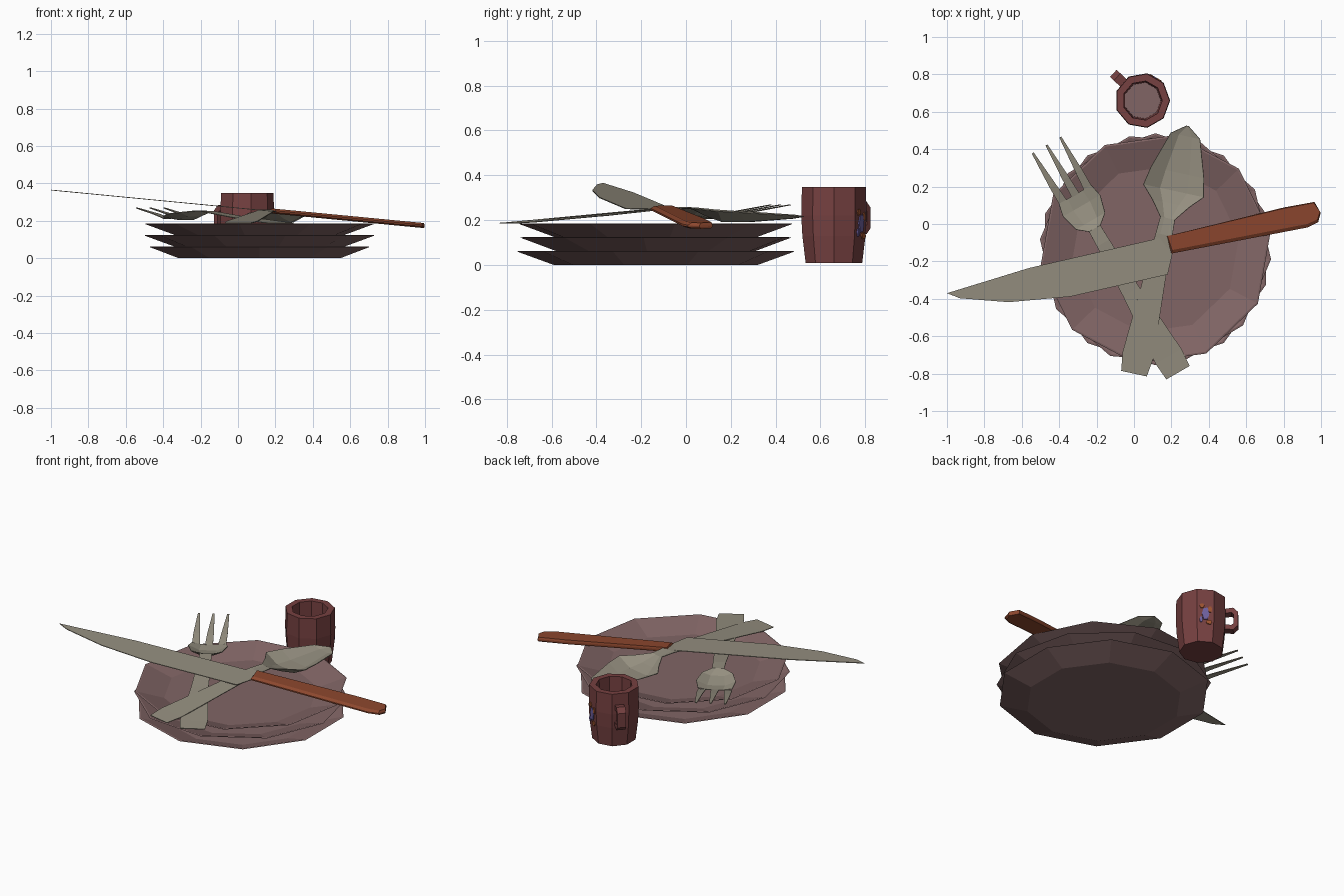
import bpy, bmesh, math
from mathutils import Vector, Matrix

if "Cube" in bpy.data.objects:
    bpy.data.objects.remove(bpy.data.objects["Cube"])

def material(name, rgb):
    m = bpy.data.materials.new(name)
    m.diffuse_color = (*rgb, 1)
    m.use_nodes = True
    m.node_tree.nodes["Principled BSDF"].inputs["Base Color"].default_value = m.diffuse_color
    return m

PLATE = material("dusty pink ceramic", (0.22, 0.13, 0.13))
MUG = material("dark red enamel", (0.18, 0.052, 0.052))
METAL = material("dull steel", (0.30, 0.275, 0.215))
WOOD = material("reddish wood", (0.26, 0.062, 0.027))
ORANGE = material("orange paint", (0.35, 0.09, 0.03))
BLUE = material("violet blue paint", (0.16, 0.12, 0.36))

def build(name, verts, faces, mats, thickness=0):
    me = bpy.data.meshes.new(name)
    me.from_pydata([tuple(v) for v in verts], [], faces)
    for m in mats:
        me.materials.append(m)
    bm = bmesh.new()
    bm.from_mesh(me)
    bmesh.ops.recalc_face_normals(bm, faces=bm.faces)
    bm.to_mesh(me)
    bm.free()
    ob = bpy.data.objects.new(name, me)
    bpy.context.collection.objects.link(ob)
    if thickness:
        mod = ob.modifiers.new("thickness", 'SOLIDIFY')
        mod.thickness = thickness
        mod.offset = 0
    return ob

def lathe(name, profile, n, centre, start, mats):
    """Revolve (radius, z) points with n flat sides, capping both ends."""
    verts = []
    for r, z in profile:
        for i in range(n):
            a = start + 2 * math.pi * i / n
            verts.append((centre[0] + r * math.cos(a), centre[1] + r * math.sin(a), z))
    faces = [(k * n + i, k * n + (i + 1) % n, (k + 1) * n + (i + 1) % n, (k + 1) * n + i)
             for k in range(len(profile) - 1) for i in range(n)]
    faces += [tuple(range(n)), tuple(range(len(verts) - n, len(verts)))]
    return build(name, verts, faces, mats)

def axis_point(origin, angle, s, t, z):
    """Point s along and t across a direction in the ground plane."""
    c, n = math.cos(math.radians(angle)), math.sin(math.radians(angle))
    return (origin[0] + s * c - t * n, origin[1] + s * n + t * c, z)

def strip(name, origin, angle, stations, tines=()):
    """Sheet from stations (along, half width, edge z, middle z), three points each."""
    verts, faces = [], []
    for s, w, ze, zm in stations:
        for t, z in ((-w, ze), (-w * .45, zm), (w * .45, zm), (w, ze)):
            verts.append(axis_point(origin, angle, s, t, z))
    for k in range(len(stations) - 1):
        for j in range(3):
            a = 4 * k + j
            faces.append((a, a + 1, a + 5, a + 4))
    # tines: (base offset, tip offset)
    for b, e in tines:
        i = len(verts)
        s, _, ze, zm = stations[-1]
        for ss, t, w, z in ((s - .005, b, .023, zm), (s + .10, (b + e) / 2, .019, .235),
                            (s + .305, e, .006, .268)):
            verts += [axis_point(origin, angle, ss, t - w, z), axis_point(origin, angle, ss, t + w, z)]
        faces += [(i, i + 1, i + 3, i + 2), (i + 2, i + 3, i + 5, i + 4)]
    return build(name, verts, faces, [METAL], 0.004)

# Stack of three shallow ten-sided plates, each turned a little
for i in range(3):
    z = 0.0615 * i
    lathe(f"plate_{i + 1}", [(0.455, z), (0.62, z + 0.06), (0.61, z + 0.062), (0.45, z + 0.010)],
          10, (0.115, -0.135), math.radians(18 + 13 * i), [PLATE])

# Mug: hollow nine-sided cup with a paler floor inside
MC = (0.045, 0.66)
mug = lathe("mug", [(0.128, 0.008), (0.143, 0.13), (0.148, 0.22), (0.145, 0.347), (0.106, 0.347), (0.098, 0.04)],
            9, MC, 0, [MUG, PLATE])
mug.data.polygons[-1].material_index = 1

# Mug handle: angular loop swept with a square section
path = [(0.125, 0.275), (0.185, 0.283), (0.213, 0.255), (0.213, 0.165), (0.185, 0.137), (0.125, 0.145)]
inner = [(0.125, 0.245), (0.175, 0.252), (0.188, 0.24), (0.188, 0.18), (0.175, 0.168), (0.125, 0.175)]
verts, faces = [], []
for o, q in zip(path, inner):
    for (r, z), t in ((o, -.026), (o, .026), (q, .026), (q, -.026)):
        verts.append(axis_point(MC, 137, r, t, z))
for k in range(5):
    for j in range(4):
        faces.append((4 * k + j, 4 * k + (j + 1) % 4, 4 * k + 4 + (j + 1) % 4, 4 * k + 4 + j))
build("mug_handle", verts, faces, [MUG])

# Painted flower on one mug face: thin plates (across, z, half width, half height)
for i, (t, z, w, h, mat) in enumerate([(0, .185, .022, .04, BLUE), (-.022, .235, .014, .014, ORANGE),
                                       (.026, .215, .012, .02, ORANGE), (.02, .13, .018, .014, ORANGE),
                                       (-.026, .145, .010, .018, BLUE)]):
    diamond = [(-w, 0), (-w * .5, -h), (w * .6, -h * .9), (w, 0), (w * .5, h), (-w * .6, h * .8)]
    build(f"mug_paint_{i + 1}", [axis_point(MC, 60, 0.1405, t + a, z + b) for a, b in diamond],
          [tuple(range(6))], [mat], 0.006)

# Spoon, lying over the fork
strip("spoon", (0.0, -0.8), 77.8,
      [(0, .07, .187, .187), (.10, .084, .196, .196), (.53, .058, .236, .236), (.76, .045, .257, .257),
       (.85, .04, .255, .25), (.93, .10, .246, .215), (1.0, .165, .24, .193), (1.10, .145, .235, .193),
       (1.30, .08, .222, .208), (1.355, .006, .216, .216)])

# Fork with three tines
strip("fork", (0.235, -0.795), 120,
      [(0, .072, .186, .186), (.10, .08, .192, .192), (.5, .05, .222, .222), (.80, .038, .25, .25),
       (.89, .035, .252, .252), (.935, .09, .245, .225), (1.03, .115, .237, .207), (1.10, .10, .222, .212)],
      tines=[(-.076, -.085), (0, 0), (.076, .085)])

# Knife: blade and handle share one tilted plane
def tilt(x, y, dz=0):
    return (x, y, 0.268 - 0.096 * x + dz)

blade = [(-1, -.37), (-.93, -.397), (-.67, -.418), (-.34, -.388), (.18, -.27), (.205, -.16),
         (.18, -.065), (-.56, -.235)]
build("knife_blade", [tilt(*p) for p in blade], [tuple(range(8))], [METAL], 0.004)

grip = [(.2, -.158), (.93, -.018), (.985, .01), (.998, .06), (.965, .118), (.8, .088), (.175, -.065)]
mid = Vector((.6, .02))
n = len(grip)
verts = []
for dz, k in ((-.012, .97), (-.004, 1), (.004, 1), (.015, .97)):
    for p in grip:
        # chamfer the rim mostly across the grip
        x = mid.x + (p[0] - mid.x) * (1 - (1 - k) * .3)
        axis_y = mid.y + (p[0] - mid.x) * .19
        verts.append(tilt(x, axis_y + (p[1] - axis_y) * (1 - (1 - k) * 6), dz))
faces = [(k * n + i, k * n + (i + 1) % n, (k + 1) * n + (i + 1) % n, (k + 1) * n + i)
         for k in range(3) for i in range(n)]
faces += [tuple(range(n)), tuple(range(3 * n, 4 * n))]
build("knife_handle", verts, faces, [WOOD])
